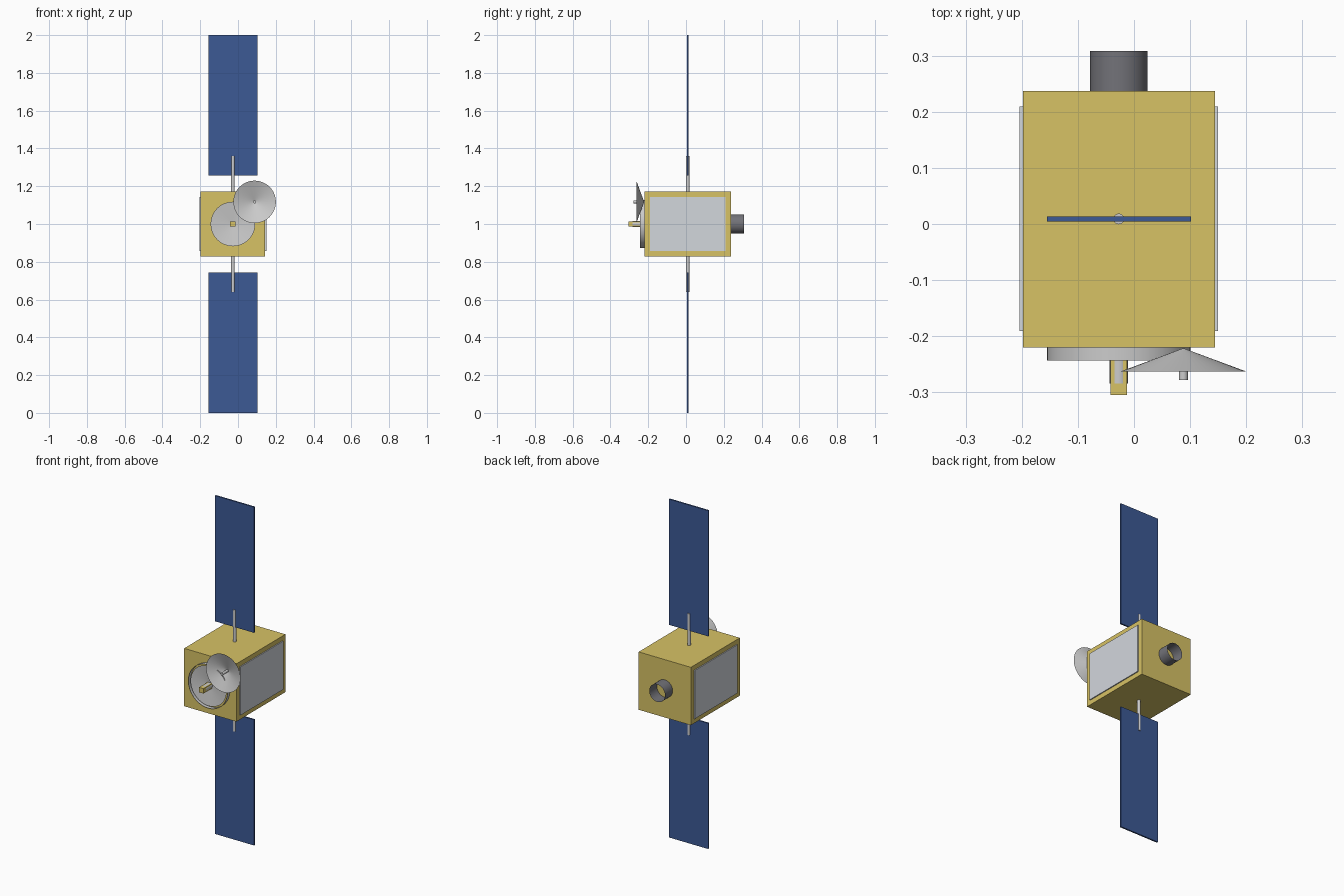
import bpy
from math import pi

if "Cube" in bpy.data.objects:
    bpy.data.objects.remove(bpy.data.objects["Cube"])

CX, CZ, PY = -0.027, 1.0, 0.009   # body axis and solar array plane


def material(name, rgb):
    m = bpy.data.materials.new(name)
    m.diffuse_color = (*rgb, 1)
    m.use_nodes = True
    m.node_tree.nodes["Principled BSDF"].inputs["Base Color"].default_value = m.diffuse_color
    return m


GOLD = material("gold_foil", (0.68, 0.54, 0.13))
BLUE = material("solar_blue", (0.045, 0.10, 0.30))
WHITE = material("radiator_white", (0.65, 0.68, 0.72))
DARK = material("nozzle_grey", (0.17, 0.17, 0.19))


def finish(name, mat):
    o = bpy.context.object
    o.name = name
    if mat:
        o.data.materials.append(mat)
    return o


def box(name, lo, hi, mat=None):
    bpy.ops.mesh.primitive_cube_add(size=1, location=[(a + b) / 2 for a, b in zip(lo, hi)])
    o = finish(name, mat)
    o.scale = [b - a for a, b in zip(lo, hi)]
    return o


def round_y(name, x, z, y0, y1, r0, r1, cap='NOTHING', mat=None):
    # cylinder or cone along y: radius r0 at y0, r1 at y1 (y0 < y1)
    bpy.ops.mesh.primitive_cone_add(vertices=48, radius1=r1, radius2=r0, depth=y1 - y0,
                                    end_fill_type=cap, location=(x, (y0 + y1) / 2, z),
                                    rotation=(pi / 2, 0, 0))
    o = finish(name, mat)
    bpy.ops.object.shade_smooth_by_angle()
    return o


# main body
box("body", (-0.198, -0.22, 0.829), (0.144, 0.237, 1.171), GOLD)

for side, sign in (("left", -1), ("right", 1)):
    # radiator plate on each side
    xs = sorted((CX + sign * 0.165, CX + sign * 0.177))
    box(side + "_radiator", (xs[0], -0.191, 0.857), (xs[1], 0.209, 1.143), WHITE)

for end, sign in (("upper", 1), ("lower", -1)):
    # solar panel and its mast
    zs = sorted((CZ + sign * 0.257, CZ + sign * 1.0))
    box(end + "_solar_panel", (-0.155, PY - 0.0045, zs[0]), (0.102, PY + 0.0045, zs[1]), BLUE)
    bpy.ops.mesh.primitive_cylinder_add(vertices=32, radius=0.0095, depth=0.199,
                                        location=(CX, PY, CZ + sign * 0.2595))
    finish(end + "_mast", None)
    bpy.ops.object.shade_smooth_by_angle()

# rear nozzle, open tube
round_y("rear_nozzle", CX, CZ, 0.235, 0.308, 0.0515, 0.0515, mat=DARK)

# main antenna: open rim, shallow dish, feed tube and feed box
round_y("antenna_rim", CX, CZ, -0.243, -0.219, 0.128, 0.128)
round_y("antenna_dish", CX, CZ, -0.236, -0.221, 0.118, 0.0005)
round_y("feed_tube", CX, CZ, -0.284, -0.222, 0.0165, 0.0165)
box("feed_box", (CX - 0.0145, -0.305, CZ - 0.0145), (CX + 0.0145, -0.222, CZ + 0.0145), GOLD)

# small offset dish with feed rod
round_y("small_dish", 0.088, 1.117, -0.263, -0.2215, 0.1125, 0.0005)
round_y("small_dish_feed", 0.088, 1.117, -0.278, -0.226, 0.008, 0.008, cap='NGON')
